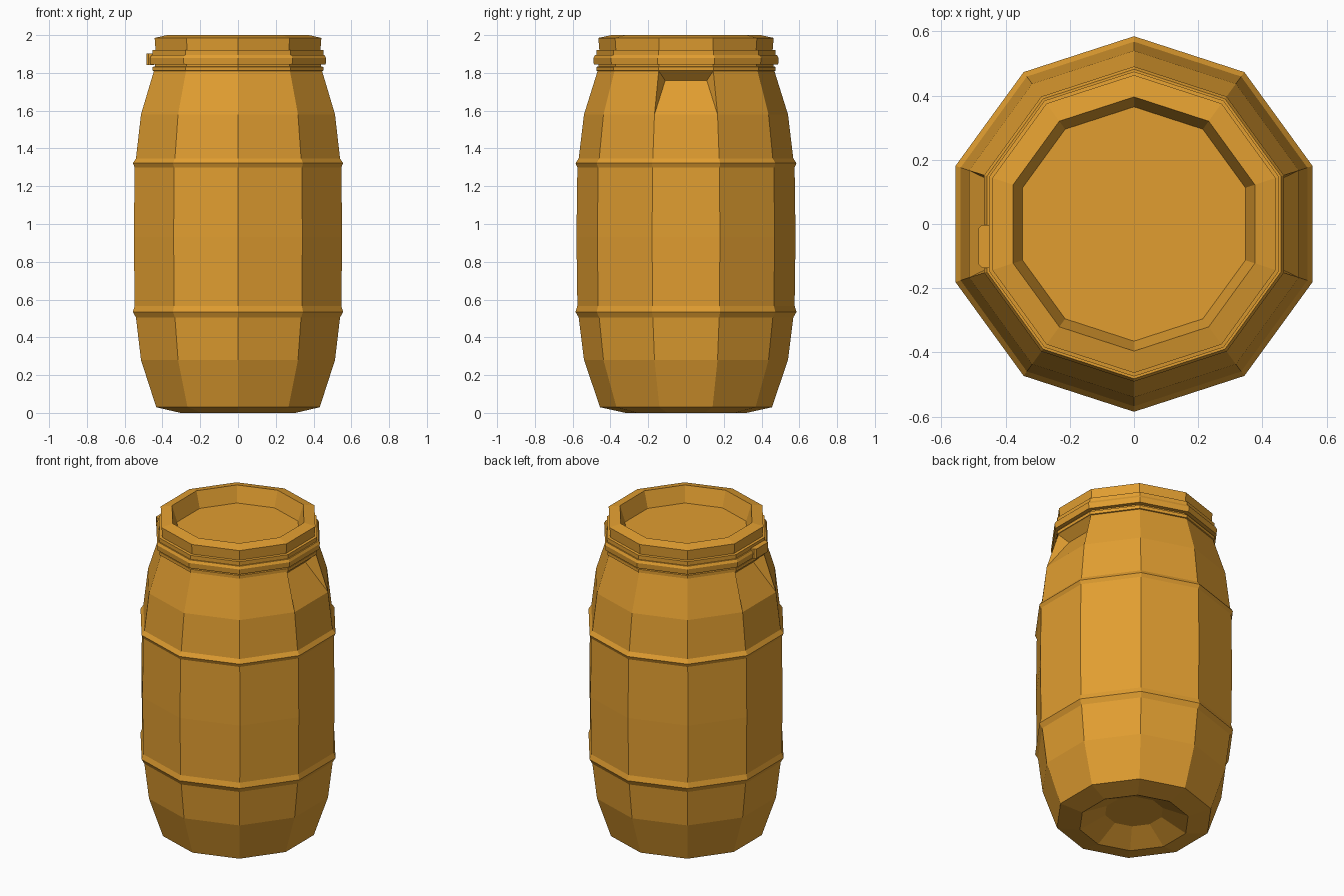
import bpy
import bmesh
import math

cube = bpy.data.objects.get("Cube")
if cube:
    bpy.data.objects.remove(cube, do_unlink=True)

SIDES = 10

plastic = bpy.data.materials.new("amber plastic")
plastic.use_nodes = True
colour = (0.75, 0.34, 0.03, 1)
plastic.diffuse_color = colour
plastic.node_tree.nodes["Principled BSDF"].inputs["Base Color"].default_value = colour


def finish(name, bm):
    """Turn a bmesh into a flat shaded object."""
    bmesh.ops.recalc_face_normals(bm, faces=bm.faces)
    mesh = bpy.data.meshes.new(name)
    bm.to_mesh(mesh)
    bm.free()
    mesh.materials.append(plastic)
    obj = bpy.data.objects.new(name, mesh)
    bpy.context.collection.objects.link(obj)
    return obj


def lathe(bm, profile, closed=False):
    """Ten-sided turned shape with corners on the y axis; ends capped unless closed."""
    rings = []
    for r, z in profile:
        angles = [math.pi / 2 + i * math.tau / SIDES for i in range(SIDES)]
        rings.append([bm.verts.new((r * math.cos(a), r * math.sin(a), z)) for a in angles])
    pairs = list(zip(rings, rings[1:]))
    if closed:
        pairs.append((rings[-1], rings[0]))
    else:
        bm.faces.new(rings[0])
        bm.faces.new(rings[-1])
    for low, high in pairs:
        for i in range(SIDES):
            j = (i + 1) % SIDES
            bm.faces.new((low[i], low[j], high[j], high[i]))


# Barrel body: recessed base, two hoops, shoulder and neck
bm = bmesh.new()
lathe(bm, [
    (0.17, 0.075), (0.32, 0.0), (0.455, 0.03), (0.54, 0.28),
    (0.568, 0.505), (0.585, 0.535), (0.575, 0.567), (0.58, 0.93),
    (0.575, 1.3), (0.585, 1.322), (0.568, 1.347), (0.54, 1.58),
    (0.468, 1.81), (0.475, 1.812), (0.475, 1.832), (0.462, 1.834), (0.462, 1.89),
])

# Hand grips: push the two side shoulder panels inward
for side in (1, -1):
    panel = next(f for f in bm.faces
                 if 1.65 < f.calc_center_median().z < 1.75
                 and f.calc_center_median().x * side > 0.46)
    low = sorted((v for v in panel.verts if v.co.z < 1.7), key=lambda v: v.co.y)
    top = sorted((v for v in panel.verts if v.co.z > 1.7), key=lambda v: v.co.y)
    bmesh.ops.delete(bm, geom=[panel], context='FACES_ONLY')
    grip = [bm.verts.new((0.395 * side, y, 1.76)) for y in (-0.11, 0.11)]
    bm.faces.new((low[0], low[1], grip[1], grip[0]))
    bm.faces.new((grip[0], grip[1], top[1], top[0]))
    for a, g, b in zip(low, grip, top):
        bm.faces.new((a, g, b))
finish("barrel_body", bm)

# Lid with a flange and a sunken top
bm = bmesh.new()
lathe(bm, [(0.475, 1.895), (0.475, 1.92), (0.459, 1.922),
           (0.464, 1.985), (0.396, 2.0), (0.365, 1.9)])
finish("lid", bm)

# Clamp band around the neck
bm = bmesh.new()
lathe(bm, [(0.45, 1.845), (0.488, 1.845), (0.491, 1.878),
           (0.482, 1.894), (0.45, 1.894)], closed=True)
finish("clamp_band", bm)

# Clasp on the band
bm = bmesh.new()
bmesh.ops.create_cube(bm, size=1)
for v in bm.verts:
    v.co = (-0.465 + v.co.x * 0.04, -0.07 + v.co.y * 0.135, 1.873 + v.co.z * 0.06)
outer = [e for e in bm.edges if all(v.co.x < -0.48 for v in e.verts)
         and abs(e.verts[0].co.z - e.verts[1].co.z) > 0.01]
bmesh.ops.bevel(bm, geom=outer, offset=0.012, segments=1, affect='EDGES')
finish("clasp", bm)
